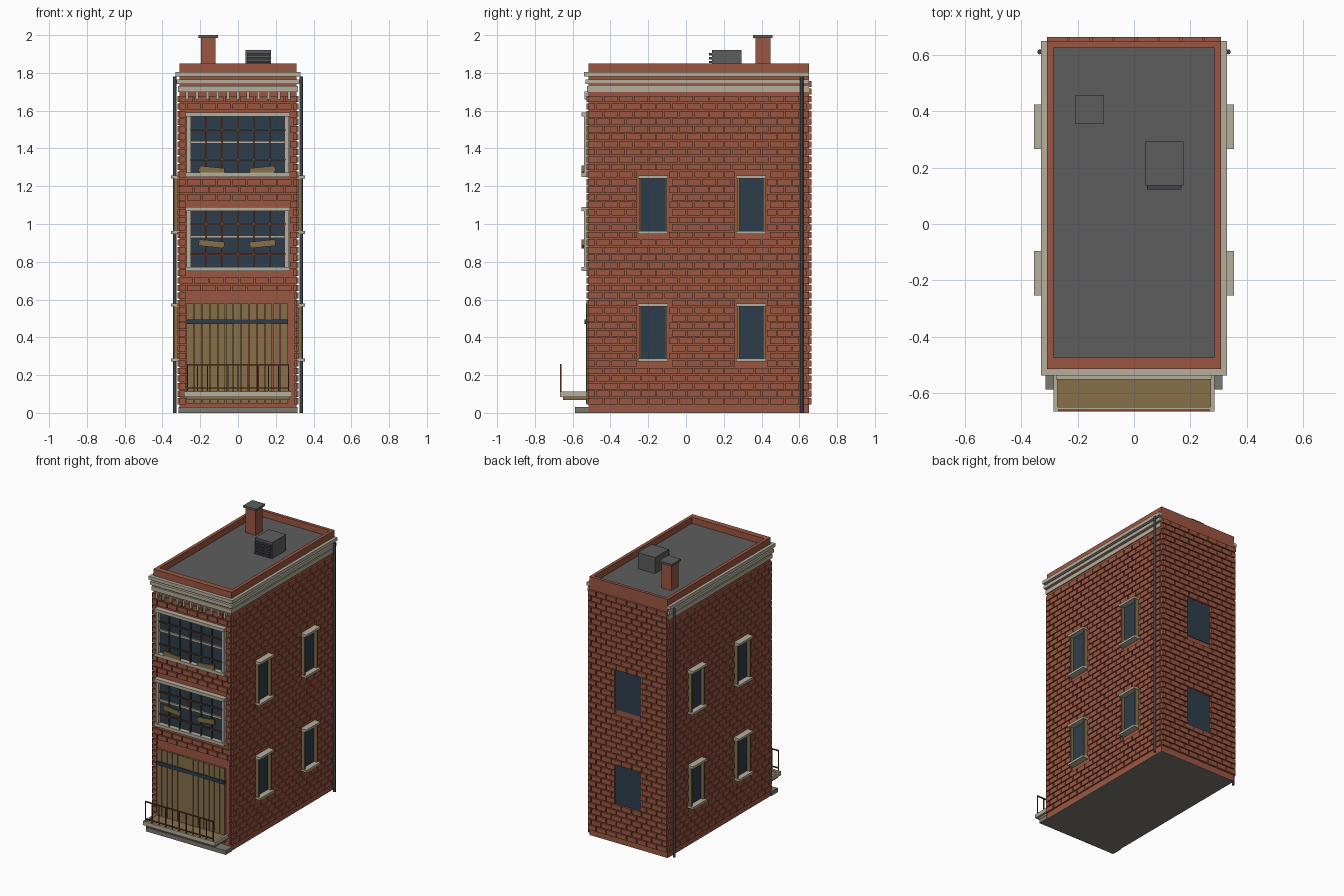
import bpy, bmesh, math, random
from mathutils import Matrix, Vector

random.seed(4)
if "Cube" in bpy.data.objects:
    bpy.data.objects.remove(bpy.data.objects["Cube"], do_unlink=True)


def material(name, r, g, b):
    m = bpy.data.materials.new(name)
    m.use_nodes = True
    m.diffuse_color = (r, g, b, 1)
    m.node_tree.nodes["Principled BSDF"].inputs["Base Color"].default_value = (r, g, b, 1)
    return m


BRICK = material("red brick", 0.33, 0.095, 0.053)
STONE = material("pale stone", 0.47, 0.43, 0.34)
STEP = material("grey stone", 0.2, 0.19, 0.16)
WOOD = material("weathered wood", 0.24, 0.16, 0.068)
GLASS = material("dark glass", 0.027, 0.048, 0.07)
ROOF = material("roof grey", 0.11, 0.11, 0.11)
IRON = material("pipe iron", 0.05, 0.058, 0.068)
RUST = material("rusty bars", 0.17, 0.055, 0.025)


def boxes(name, mat, dims, tilt=0):
    """One object from a list of x0, x1, y0, y1, z0, z1 boxes."""
    bm = bmesh.new()
    for x0, x1, y0, y1, z0, z1 in dims:
        mid = Vector((x0 + x1, y0 + y1, z0 + z1)) / 2
        size = Matrix.Diagonal((x1 - x0, y1 - y0, z1 - z0, 1))
        bmesh.ops.create_cube(bm, size=1, matrix=Matrix.Translation(mid) @ Matrix.Rotation(tilt, 4, "Y") @ size)
    mesh = bpy.data.meshes.new(name)
    bm.to_mesh(mesh)
    bm.free()
    mesh.materials.append(mat)
    ob = bpy.data.objects.new(name, mesh)
    bpy.context.scene.collection.objects.link(ob)
    return ob


def courses(u0, u1, top, holes):
    """Staggered brick rectangles, trimmed around the openings."""
    pitch, length, gap = 0.04, 0.08, 0.007
    out = []
    for row in range(int((top - 0.04) / pitch)):
        z0 = 0.045 + row * pitch
        z1 = z0 + pitch - gap
        u = u0 - (row % 2) * length / 2
        while u < u1:
            a, b = max(u, u0), min(u + length - gap, u1)
            for h0, h1, k0, k1 in holes:
                if z1 > k0 and z0 < k1 and b > h0 and a < h1:
                    if a < h0:
                        b = h0
                    elif b > h1:
                        a = h1
                    else:
                        b = a
            if b - a > 0.01:
                out.append((a, b, z0, z1))
            u += length
    return out


# Main dimensions
HX, FRONT, BACK = 0.31, -0.515, 0.65
FLOORS = [(0.28, 0.57), (0.955, 1.25)]
SIDE_Y = [-0.175, 0.345]
FRONT_Z = [0.75, 1.25]

# Body, roof and parapet
boxes("wall_core", BRICK, [(-HX, HX, FRONT, BACK, 0.004, 1.79)])
boxes("underside", STEP, [(-HX, HX, FRONT, BACK, 0, 0.004)])
boxes("roof_deck", ROOF, [(-0.29, 0.29, -0.48, 0.63, 1.79, 1.805)])
boxes("parapet", BRICK, [
    (-HX, HX, FRONT, -0.475, 1.79, 1.85), (-HX, HX, 0.628, BACK, 1.79, 1.85),
    (-HX, -0.287, -0.475, 0.628, 1.79, 1.85), (0.287, HX, -0.475, 0.628, 1.79, 1.85)])

# Brick skins
side_holes = [(c - 0.085, c + 0.085, lo - 0.01, hi + 0.01) for c in SIDE_Y for lo, hi in FLOORS]
side = courses(FRONT, BACK, 1.7, side_holes)
for s, label in ((1, "left"), (-1, "right")):
    boxes("bricks_" + label, BRICK,
          [(min(s * HX, s * 0.321), max(s * HX, s * 0.321), a, b, z0, z1) for a, b, z0, z1 in side])
front_holes = [(-0.278, 0.275, z, z + 0.34) for z in FRONT_Z] + [(-0.275, 0.298, 0, 0.64)]
boxes("bricks_front", BRICK,
      [(a, b, FRONT - 0.011, FRONT, z0, z1) for a, b, z0, z1 in courses(-HX, HX, 1.7, front_holes)])
back_holes = [(-0.1, 0.1, lo, hi - 0.01) for lo, hi in FLOORS]
boxes("bricks_back", BRICK,
      [(a, b, BACK, BACK + 0.015, z0, z1) for a, b, z0, z1 in courses(-HX, HX, 1.78, back_holes)])
boxes("back_window_glass", GLASS, [(a, b, BACK, BACK + 0.004, lo, hi) for a, b, lo, hi in back_holes])

# Cornice bands round the front and both sides, with dentils below
for name, out, z0, z1 in (("lower", 0.0, 1.7, 1.73), ("middle", 0.008, 1.742, 1.766), ("upper", 0.014, 1.78, 1.804)):
    x, y = 0.317 + out, FRONT - 0.01 - out
    boxes("cornice_" + name, STONE, [
        (-x, x, y, FRONT + 0.004, z0, z1),
        (-x, 0.004 - HX, FRONT, BACK, z0, z1), (HX - 0.004, x, FRONT, BACK, z0, z1)])
boxes("dentils", STONE, [(x - 0.008, x + 0.008, -0.537, FRONT, 1.66, 1.702)
                         for x in [-0.27 + 0.054 * i for i in range(11)]])

# Side windows
glass, jambs, ledges = [], [], []
for s in (1, -1):
    def span(depth):
        return min(s * HX, s * depth), max(s * HX, s * depth)
    for c in SIDE_Y:
        for lo, hi in FLOORS:
            glass.append((*span(0.316), c - 0.07, c + 0.07, lo, hi))
            for e in (-0.069, 0.069):
                jambs.append((*span(0.338), c + e - 0.006, c + e + 0.006, lo, hi))
            for z in (lo, hi):
                ledges.append((*span(0.355), c - 0.079, c + 0.079, z - 0.008, z + 0.008))
boxes("side_window_glass", GLASS, glass)
boxes("side_window_jambs", WOOD, jambs)
boxes("side_window_ledges", STONE, ledges)

# Front windows with frames, bars and nailed boards
for z, label in zip(FRONT_Z, ("lower", "upper")):
    boxes(label + "_window_glass", GLASS, [(-0.26, 0.26, -0.519, FRONT, z + 0.02, z + 0.32)])
    boxes(label + "_window_frame", STONE, [
        (-0.278, 0.275, -0.552, FRONT, z, z + 0.022), (-0.278, 0.275, -0.552, FRONT, z + 0.318, z + 0.34),
        (-0.272, -0.25, -0.54, FRONT, z, z + 0.33), (0.247, 0.269, -0.54, FRONT, z, z + 0.33),
        (-0.25, 0.25, -0.53, FRONT, z + 0.175, z + 0.19)])
    boxes(label + "_window_bars", RUST,
          [(x - 0.004, x + 0.004, -0.541, -0.533, z + 0.015, z + 0.325)
           for x in [-0.168 + 0.084 * i for i in range(5)]]
          + [(-0.255, 0.255, -0.541, -0.533, z + h - 0.004, z + h + 0.004) for h in (0.09, 0.25)])
    board_z = 1.285 if label == "upper" else 0.895
    for x, tilt in ((-0.14, 0.1), (0.13, -0.1)):
        boxes(label + "_window_board", WOOD,
              [(x - 0.068, x + 0.068, -0.552, -0.541, board_z - 0.017, board_z + 0.017)], tilt)

# Boarded entrance
planks = []
for i in range(13):
    x = -0.272 + i * 0.0415
    planks.append((x, x + 0.038, -0.527 - random.uniform(0, 0.004), FRONT, 0.05, 0.58))
boxes("entrance_planks", WOOD, planks)
boxes("entrance_crossbar", GLASS, [(-0.272, 0.266, -0.537, FRONT, 0.47, 0.495)])

# Front step, raised deck and railing
boxes("front_step", STEP, [(-0.315, 0.315, -0.588, FRONT, 0, 0.03)])
boxes("deck_boards", WOOD, [(-0.272, 0.272, -0.65, FRONT, 0.068, 0.105)])
boxes("deck_rim", STONE, [
    (-0.286, 0.286, -0.667, -0.65, 0.084, 0.112),
    (-0.286, -0.272, -0.65, FRONT, 0.084, 0.112), (0.272, 0.286, -0.65, FRONT, 0.084, 0.112)])
posts = [-0.268 + 0.0536 * i for i in range(11)]
boxes("railing", RUST,
      [(x - 0.003, x + 0.003, -0.666, -0.66, 0.11, 0.255) for x in posts]
      + [(-0.271, 0.271, -0.667, -0.659, z, z + 0.007) for z in (0.128, 0.252)])

# Drainpipes
for s, label in ((1, "left"), (-1, "right")):
    bpy.ops.mesh.primitive_cylinder_add(vertices=10, radius=0.009, depth=1.78, location=(s * 0.335, 0.612, 0.89))
    pipe = bpy.context.object
    pipe.name = "drainpipe_" + label
    pipe.data.materials.append(IRON)
    bpy.ops.object.shade_smooth_by_angle(angle=math.radians(40))

# Chimney and roof vent unit
boxes("chimney", BRICK, [(-0.197, -0.118, 0.367, 0.447, 1.8, 1.986)])
boxes("chimney_cap", ROOF, [(-0.208, -0.106, 0.356, 0.458, 1.985, 2.0)])
boxes("vent_unit", ROOF, [(0.04, 0.176, 0.137, 0.293, 1.8, 1.92)])
boxes("vent_louvres", IRON, [(0.047, 0.169, 0.122, 0.138, z, z + 0.012)
                             for z in [1.812 + 0.02 * i for i in range(5)]])
